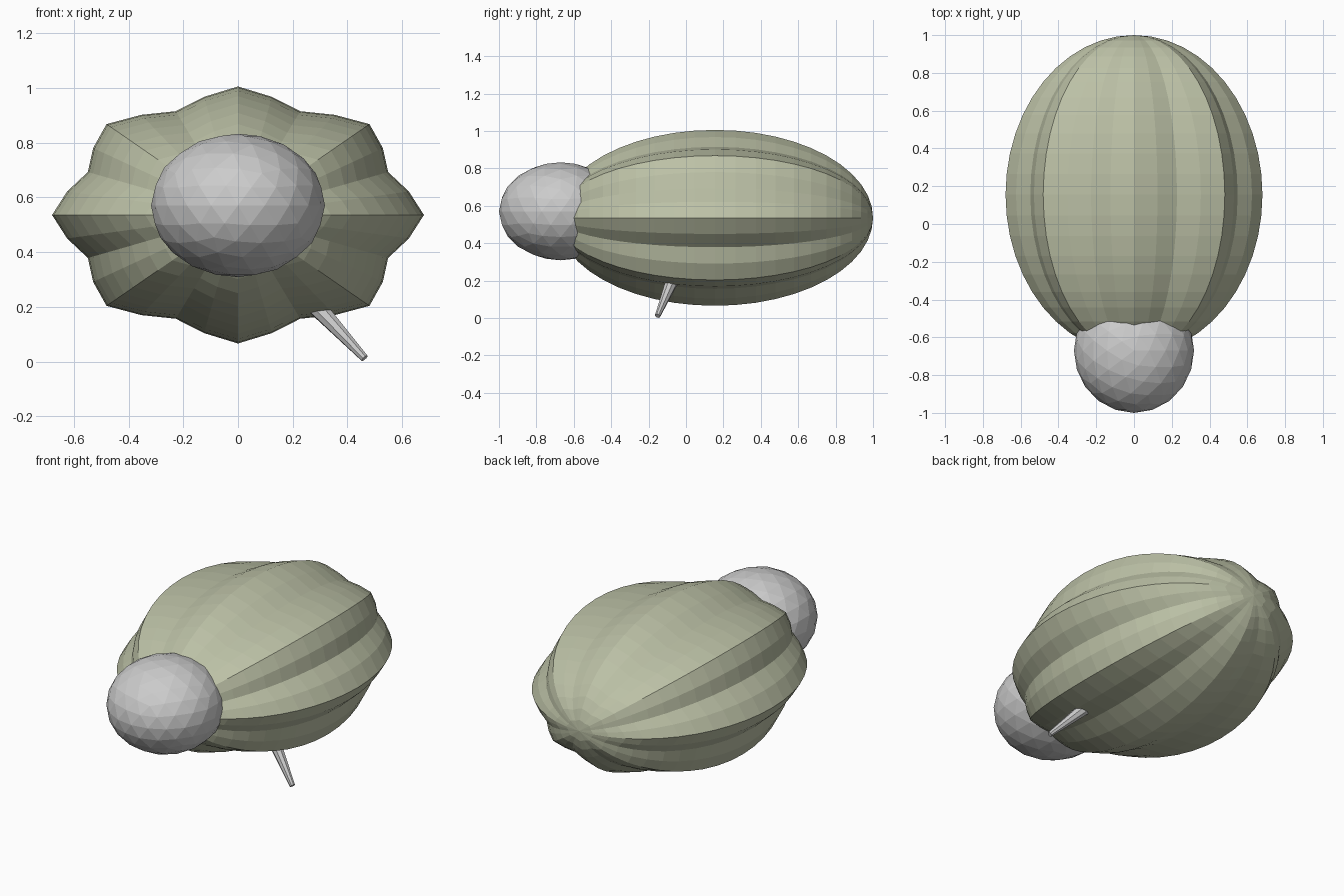
import bpy, bmesh
from math import sin, cos, pi, atan2
from mathutils import Vector

if "Cube" in bpy.data.objects:
    bpy.data.objects.remove(bpy.data.objects["Cube"])


def add_object(name, bm):
    bmesh.ops.recalc_face_normals(bm, faces=bm.faces)
    mesh = bpy.data.meshes.new(name)
    bm.to_mesh(mesh)
    bm.free()
    obj = bpy.data.objects.new(name, mesh)
    bpy.context.collection.objects.link(obj)
    return obj


# ribbed body: ellipsoid along y with eight ridges
SEGMENTS, RINGS, RIDGES, DEPTH = 32, 24, 8, 0.126
bm = bmesh.new()
bmesh.ops.create_uvsphere(bm, u_segments=SEGMENTS, v_segments=RINGS, radius=1)
for v in bm.verts:
    a, b, along = v.co
    rib = 1 - DEPTH * (1 - cos(RIDGES * atan2(b, a))) / 2
    v.co = (0.68 * rib * a, 0.155 + 0.845 * along, 0.536 + 0.47 * rib * b)
body = add_object("ribbed_body", bm)
mat = bpy.data.materials.new("pale_green")
mat.diffuse_color = (0.50, 0.53, 0.38, 1)
mat.use_nodes = True
mat.node_tree.nodes["Principled BSDF"].inputs["Base Color"].default_value = mat.diffuse_color
body.data.materials.append(mat)

# faceted head
bm = bmesh.new()
bmesh.ops.create_icosphere(bm, subdivisions=3, radius=1)
for v in bm.verts:
    v.co = (0.318 * v.co.x, -0.67 + 0.33 * v.co.y, 0.571 + 0.262 * v.co.z)
add_object("head", bm)

# single tapered leg, its upper end buried in the body
foot = Vector((0.463, -0.152, 0.012))
hip = foot + Vector((-0.156, 0.070, 0.168)) * 1.5
axis = hip - foot
bm = bmesh.new()
bmesh.ops.create_cone(bm, cap_ends=True, segments=8, radius1=0.015,
                      radius2=0.042, depth=axis.length)
leg = add_object("leg", bm)
leg.rotation_euler = axis.to_track_quat('Z', 'Y').to_euler()
leg.location = (foot + hip) / 2
